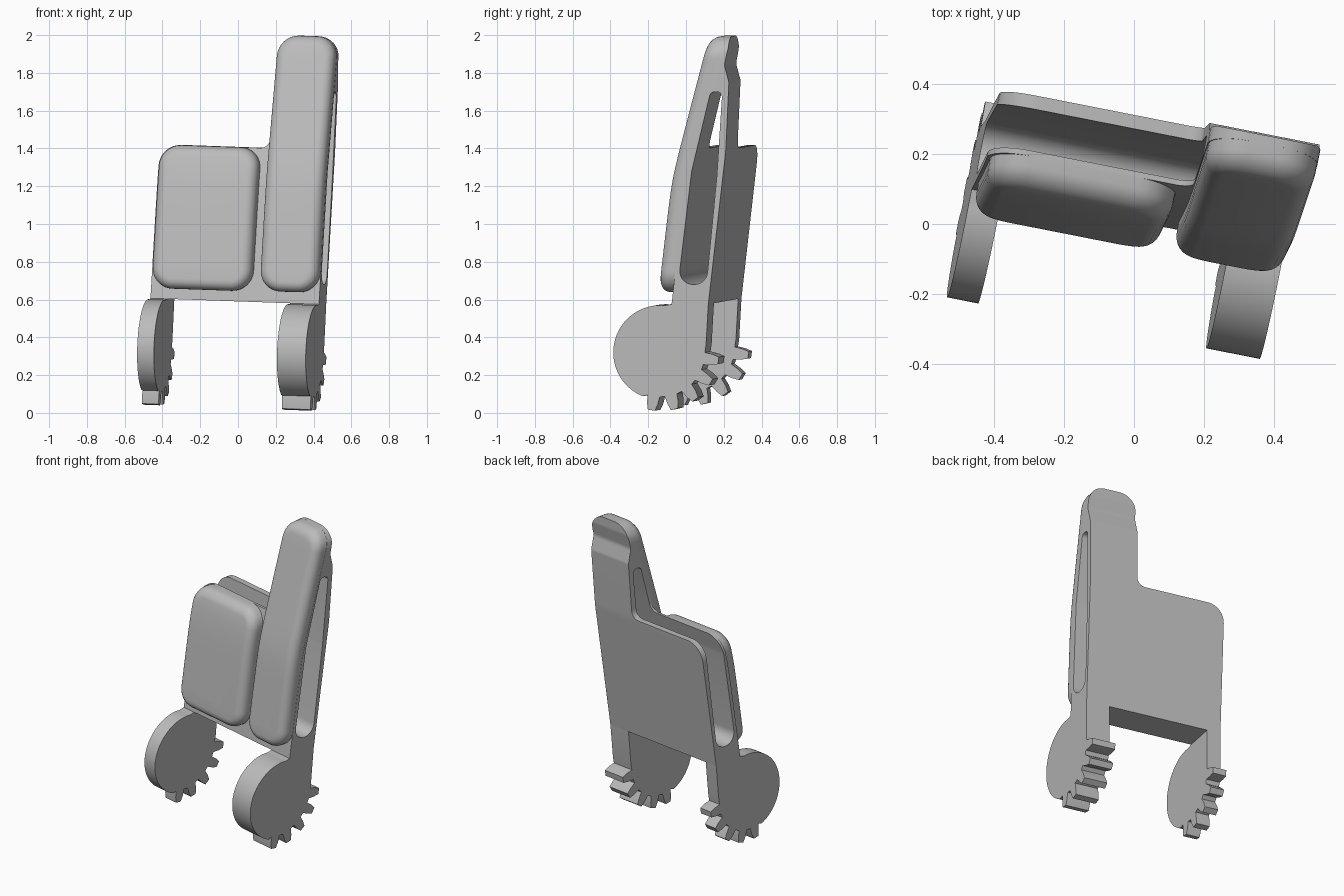
import bpy, bmesh
from math import sin, cos, tan, radians, sqrt
from mathutils import Matrix, Vector

if "Cube" in bpy.data.objects:
    bpy.data.objects.remove(bpy.data.objects["Cube"])

grey = bpy.data.materials.new("light_grey")
grey.use_nodes = True
grey.diffuse_color = (0.5, 0.5, 0.5, 1)
grey.node_tree.nodes["Principled BSDF"].inputs["Base Color"].default_value = (0.5, 0.5, 0.5, 1)

# Local frame: first axis runs across the part, the other two are the side profile
RIGHT, LEFT, MID = 0.415, -0.495, 0.095
BOTTOM, SHOULDER, TOP = 0.575, 1.39, 1.99
PAD = 0.085
U = Vector((0.9805, -0.193, -0.035))
TILT = Matrix((
    (U.x, -U.y / U.x, -U.z / U.x, RIGHT / U.x - RIGHT * U.x),
    (U.y, 1, 0, -RIGHT * U.y),
    (U.z, 0, 1, -RIGHT * U.z),
    (0, 0, 0, 1)))


def front(z):
    """Depth of the padded front, two slopes blended together."""
    a = -0.15 + 0.1135 * (z - 0.68)
    b = -0.087 + 0.263 * (z - 1.235)
    return (a + b) / 2 + sqrt((a - b) ** 2 + 0.0002) / 2


def rounded(corners, steps=8):
    """Outline from (a, b, radius) corners."""
    out = []
    for i, (a, b, r) in enumerate(corners):
        p = Vector((a, b))
        if r == 0:
            out.append(p)
            continue
        d0 = (Vector(corners[i - 1][:2]) - p).normalized()
        d1 = (Vector(corners[(i + 1) % len(corners)][:2]) - p).normalized()
        half = d0.angle(d1) / 2
        centre = p + (d0 + d1).normalized() * (r / sin(half))
        s = p + d0 * (r / tan(half)) - centre
        e = p + d1 * (r / tan(half)) - centre
        for k in range(steps + 1):
            w = k / steps
            sweep = s.angle(e)
            out.append(centre + (s * sin((1 - w) * sweep) + e * sin(w * sweep)) / sin(sweep))
    return out


def prism(name, outline, lo, hi, axis):
    """Extrude an outline along axis 0 (across) or 1 (depth)."""
    bm = bmesh.new()
    verts = [bm.verts.new((lo, a, b) if axis == 0 else (a, lo, b)) for a, b in outline]
    face = bm.faces.new(verts)
    ext = bmesh.ops.extrude_face_region(bm, geom=[face])
    step = Vector((hi - lo, 0, 0) if axis == 0 else (0, hi - lo, 0))
    bmesh.ops.translate(bm, vec=step, verts=[v for v in ext["geom"] if isinstance(v, bmesh.types.BMVert)])
    bmesh.ops.recalc_face_normals(bm, faces=bm.faces[:])
    mesh = bpy.data.meshes.new(name)
    bm.to_mesh(mesh)
    bm.free()
    ob = bpy.data.objects.new(name, mesh)
    bpy.context.collection.objects.link(ob)
    mesh.materials.append(grey)
    return ob


def activate(ob):
    bpy.ops.object.select_all(action='DESELECT')
    ob.select_set(True)
    bpy.context.view_layer.objects.active = ob


def carve(ob, cutter, operation):
    activate(ob)
    mod = ob.modifiers.new("carve", 'BOOLEAN')
    mod.object, mod.operation, mod.solver = cutter, operation, 'EXACT'
    bpy.ops.object.modifier_apply(modifier=mod.name)
    bpy.data.objects.remove(cutter)


def finish(ob):
    ob.data.transform(TILT)
    activate(ob)
    bpy.ops.object.shade_smooth_by_angle(angle=radians(30))


# Body: side profile trimmed to a stepped silhouette, with a long slot through it
STEPS = 24
levels = [BOTTOM + (TOP - BOTTOM) * i / STEPS for i in range(STEPS + 1)]
back = [(0.221, TOP, 0), (0.221, 1.93, 0.1), (0.203, 1.84, 0.06), (0.227, 1.75, 0.06),
        (0.21, 1.38, 0.8), (0.197, 1.27, 0.8), (0.118, BOTTOM, 0)]
body = prism("body", rounded([(front(z) + PAD, z, 0) for z in levels] + back), LEFT, RIGHT, 0)
silhouette = prism("silhouette_cutter", rounded([
    (LEFT, 0.5, 0), (RIGHT, 0.5, 0), (RIGHT, TOP, 0.11), (MID, TOP, 0.11),
    (MID, SHOULDER, 0.05), (LEFT, SHOULDER, 0.11)]), -1, 1, 1)
carve(body, silhouette, 'INTERSECT')
slot = prism("slot_cutter", rounded([
    (-0.042, 0.68, 0.07), (0.108, 0.68, 0.07), (0.163, 1.25, 0.5),
    (0.192, 1.7, 0.028), (0.13, 1.7, 0.028), (0.03, 1.28, 0.3)]), -1, 1, 0)
carve(body, slot, 'DIFFERENCE')
finish(body)


# Pads: soft-edged plates bent to follow the front
def pad(name, t0, t1, z0, z1, radius):
    ob = prism(name, rounded([(t0, z0, radius), (t1, z0, radius),
                              (t1, z1, radius), (t0, z1, radius)]), 0, PAD + 0.004, 1)
    bm = bmesh.new()
    bm.from_mesh(ob.data)
    rim = [e for e in bm.edges if all(v.co.y < 0.001 for v in e.verts)]
    bmesh.ops.bevel(bm, geom=rim, offset=0.055, segments=6, profile=0.5,
                    affect='EDGES', clamp_overlap=False)
    for z in levels:
        if z0 < z < z1:
            bmesh.ops.bisect_plane(bm, geom=bm.verts[:] + bm.edges[:] + bm.faces[:],
                                   plane_co=(0, 0, z), plane_no=(0, 0, 1))
    for v in bm.verts:
        v.co.y += front(v.co.z)
    bm.to_mesh(ob.data)
    bm.free()
    finish(ob)


pad("wide_pad", -0.485, 0.053, 0.63, SHOULDER, 0.11)
pad("tall_pad", MID + 0.003, RIGHT - 0.001, 0.635, TOP, 0.11)

# Feet: half round plates with five gear teeth at the lower back
HUB = Vector((-0.135, 0.32))


def polar(radius, degrees):
    return HUB + radius * Vector((cos(radians(degrees)), sin(radians(degrees))))


foot = [Vector((front(BOTTOM) + PAD, BOTTOM))]
foot += [polar(0.25, a) for a in range(84, 249, 4)]
for tooth in range(5):
    middle = -99 + 22.75 * tooth
    for spread, radius in ((-8, 0.235), (-6, 0.275), (-3.5, 0.31),
                           (3.5, 0.31), (6, 0.275), (8, 0.235)):
        foot.append(polar(radius, middle + spread))
foot += [Vector((0.106, 0.36)), Vector((0.118, BOTTOM))]
for name, lo, hi in (("right_foot", LEFT, -0.405), ("left_foot", 0.26, RIGHT)):
    finish(prism(name, foot, lo, hi, 0))
